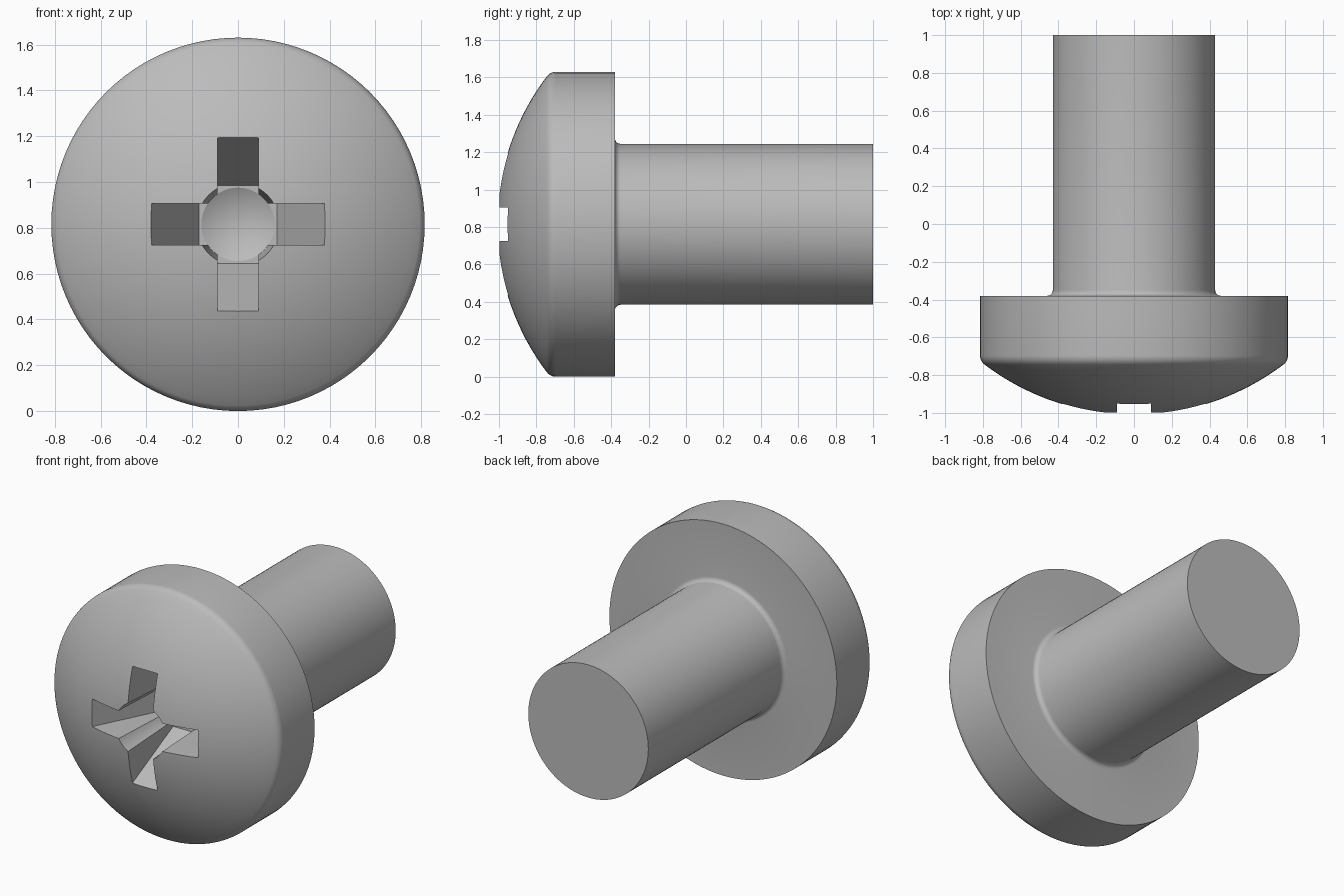
import bpy, bmesh
from math import sin, cos, pi, radians, sqrt, asin
from mathutils import Matrix

if "Cube" in bpy.data.objects:
    bpy.data.objects.remove(bpy.data.objects["Cube"])

AXIS_Z = 0.815      # height of the screw axis, equal to the head radius
SEGMENTS = 96

steel = bpy.data.materials.new("grey_steel")
steel.use_nodes = True
colour = (0.5, 0.5, 0.5, 1)
steel.diffuse_color = colour
steel.node_tree.nodes["Principled BSDF"].inputs["Base Color"].default_value = colour


def new_object(name, bm):
    bmesh.ops.recalc_face_normals(bm, faces=bm.faces)
    mesh = bpy.data.meshes.new(name)
    bm.to_mesh(mesh)
    bm.free()
    mesh.materials.append(steel)
    obj = bpy.data.objects.new(name, mesh)
    bpy.context.collection.objects.link(obj)
    return obj


def lathe(name, profile):
    """Turn (radius, y) points around the screw axis."""
    bm = bmesh.new()
    verts = [bm.verts.new((r, y, AXIS_Z)) for r, y in profile]
    edges = [bm.edges.new(pair) for pair in zip(verts, verts[1:])]
    bmesh.ops.spin(bm, geom=verts + edges, cent=(0, 0, AXIS_Z), axis=(0, 1, 0),
                   angle=2 * pi, steps=SEGMENTS, use_duplicate=False)
    bmesh.ops.remove_doubles(bm, verts=bm.verts, dist=0.0002)
    return new_object(name, bm)


def arc(cx, cy, radius, start, end, steps):
    angles = [radians(start + (end - start) * i / steps) for i in range(steps + 1)]
    return [(cx + radius * cos(a), cy + radius * sin(a)) for a in angles]


# Domed head, rounded rim, fillet under the head and plain shank
dome_r, dome_tip, rim, head_r = 1.31, -1.01, 0.06, 0.815
centre_y = dome_tip + dome_r
rim_x = head_r - rim
rim_y = centre_y - sqrt((dome_r - rim) ** 2 - rim_x ** 2)
tangent = -90 + asin(rim_x / (dome_r - rim)) * 180 / pi
profile = arc(0, centre_y, dome_r, -90, tangent, 20)
profile[0] = (0, dome_tip)
profile += arc(rim_x, rim_y, rim, tangent, 0, 6)[1:]
profile += [(head_r, -0.38)]
profile += arc(0.46, -0.35, 0.03, 270, 180, 5)
profile += [(0.43, 1), (0, 1)]
screw = lathe("screw_body", profile)

# Recess core: tapered well with a shallow conical floor
floor_y = -0.535
core = lathe("recess_core", [(0, -1.1), (0.185, -1.1), (0.16, floor_y), (0, -0.45)])


# Recess wings: tapered slots crossing at right angles
def wing(name, turn):
    bm = bmesh.new()
    slope = (0.38 - 0.17) / (floor_y + 0.955)
    outer = 0.38 + slope * (1.1 - 0.955)
    outline = [(-outer, -1.1), (outer, -1.1), (0.17, floor_y), (-0.17, floor_y)]
    face = bm.faces.new([bm.verts.new((x, y, -0.09)) for x, y in outline])
    side = bmesh.ops.extrude_face_region(bm, geom=[face])["geom"]
    bmesh.ops.translate(bm, vec=(0, 0, 0.18),
                        verts=[v for v in side if isinstance(v, bmesh.types.BMVert)])
    bm.transform(Matrix.Translation((0, 0, AXIS_Z)) @ Matrix.Rotation(turn, 4, "Y"))
    return new_object(name, bm)


# Cut the recess into the head
bpy.context.view_layer.objects.active = screw
for cutter in (wing("wing_across", 0), wing("wing_upright", pi / 2), core):
    cutter.hide_render = True
    cut = screw.modifiers.new("recess_cut", "BOOLEAN")
    cut.operation = "DIFFERENCE"
    cut.solver = "EXACT"
    cut.object = cutter
    bpy.ops.object.modifier_apply(modifier=cut.name)
    bpy.data.objects.remove(cutter)

# Smooth shading with crisp edges
bpy.ops.object.select_all(action="DESELECT")
screw.select_set(True)
bpy.ops.object.shade_smooth_by_angle(angle=radians(25))
